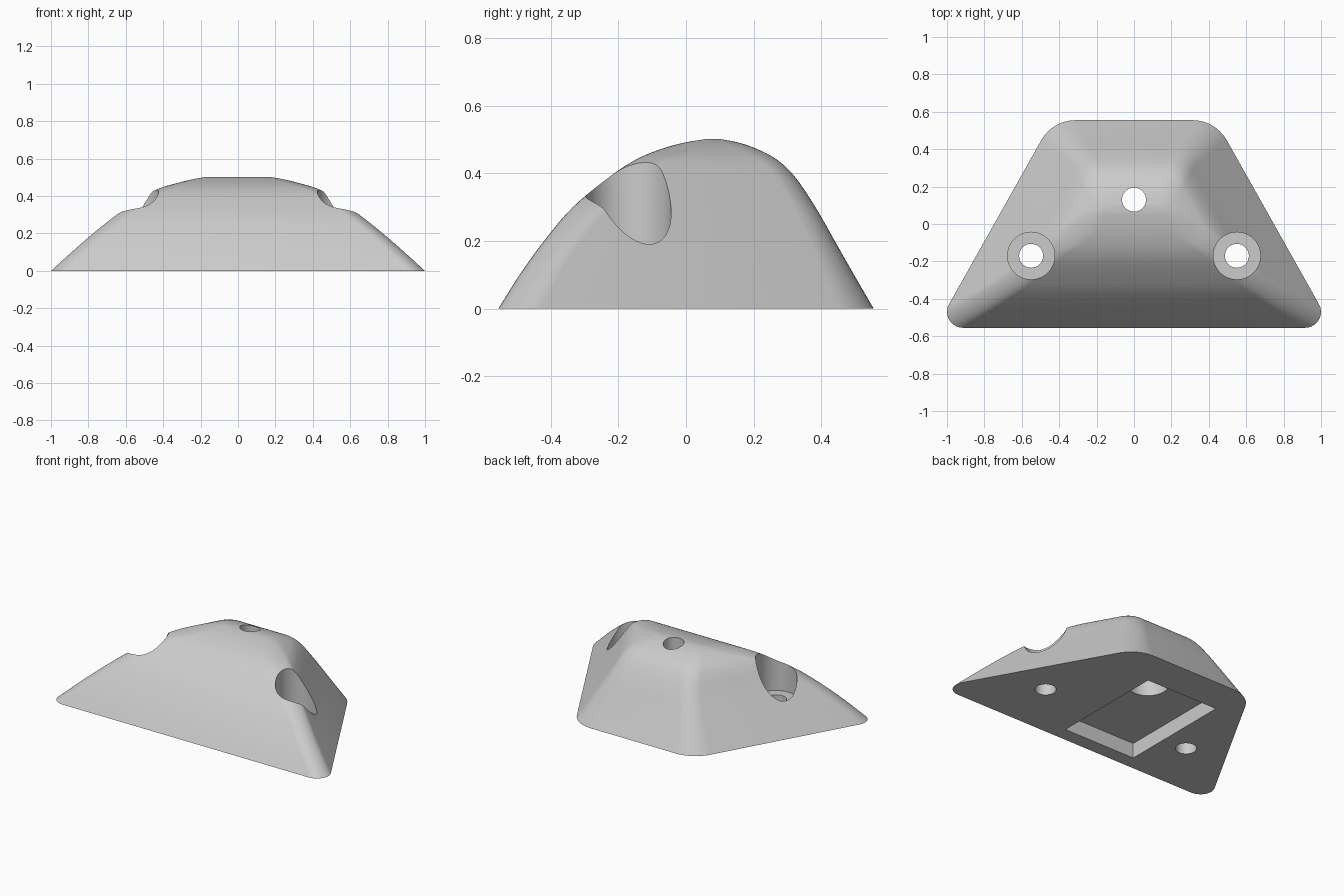
import bpy, bmesh, math
from mathutils import Vector

if "Cube" in bpy.data.objects:
    bpy.data.objects.remove(bpy.data.objects["Cube"])

SLOPE = 0.5625                        # sideways taper of the trapezoid per unit y
PHI = math.atan(SLOPE)                # direction of the side wall normal

grey = bpy.data.materials.new("light grey")
grey.diffuse_color = (0.6, 0.6, 0.6, 1)
grey.use_nodes = True
grey.node_tree.nodes["Principled BSDF"].inputs["Base Color"].default_value = grey.diffuse_color

# Levels: z, front y, back y, side inset, front corner radius, back corner radius
LEVELS = [
    (0.00, -0.555, 0.555, 0.000, 0.085, 0.21),
    (0.10, -0.492, 0.497, 0.068, 0.080, 0.18),
    (0.20, -0.420, 0.440, 0.136, 0.075, 0.15),
    (0.30, -0.335, 0.383, 0.204, 0.075, 0.13),
    (0.39, -0.226, 0.322, 0.264, 0.075, 0.12),
    (0.44, -0.150, 0.270, 0.310, 0.075, 0.11),
    (0.47, -0.080, 0.215, 0.360, 0.080, 0.11),
    (0.49, -0.010, 0.160, 0.410, 0.060, 0.09),
    (0.502, 0.060, 0.100, 0.465, 0.012, 0.015),
]


def smooth_levels(steps=5):
    """Catmull-Rom interpolation through the levels."""
    vs = [Vector(l) for l in LEVELS]
    vs = [2 * vs[0] - vs[1]] + vs + [2 * vs[-1] - vs[-2]]
    out = []
    for i in range(1, len(vs) - 2):
        a, b, c, d = vs[i - 1:i + 3]
        for k in range(steps):
            t = k / steps
            out.append(0.5 * (2 * b + (c - a) * t + (2 * a - 5 * b + 4 * c - d) * t * t
                              + (3 * b - a - 3 * c + d) * t ** 3))
    return out + [vs[-2]]


def ring(z, yf, yb, inset, rf, rb, n=10):
    """Rounded trapezoid at one height, running counter-clockwise."""
    xf = 1.06 - (yf + 0.555) * SLOPE - inset / math.cos(PHI)
    xb = xf - (yb - yf) * SLOPE
    half = (math.pi / 2 - PHI) / 2
    cf = (xf - rf / math.tan(half), yf + rf)
    cb = (xb - rb * math.tan(half), yb - rb)
    right = []
    for c, r, a0, a1 in ((cf, rf, -math.pi / 2, PHI), (cb, rb, PHI, math.pi / 2)):
        for k in range(n + 1):
            a = a0 + (a1 - a0) * k / n
            right.append((c[0] + r * math.cos(a), c[1] + r * math.sin(a), z))
    return right + [(-x, y, z) for x, y, z in reversed(right)]


# Domed wedge body, lofted through the levels
bm = bmesh.new()
rings = [[bm.verts.new(p) for p in ring(*l)] for l in smooth_levels()]
for lo, hi in zip(rings, rings[1:]):
    for i in range(len(lo)):
        j = (i + 1) % len(lo)
        bm.faces.new((lo[i], lo[j], hi[j], hi[i]))
bm.faces.new(list(reversed(rings[0])))
bm.faces.new(rings[-1])
mesh = bpy.data.meshes.new("wedge_body")
bm.to_mesh(mesh)
bm.free()
body = bpy.data.objects.new("wedge_body", mesh)
bpy.context.collection.objects.link(body)
mesh.materials.append(grey)


def cut(cutter):
    """Subtract a helper from the body, then discard it."""
    cutter.hide_render = True
    cutter.data.materials.append(grey)
    mod = body.modifiers.new("cut", 'BOOLEAN')
    mod.operation = 'DIFFERENCE'
    mod.solver = 'EXACT'
    mod.object = cutter
    bpy.context.view_layer.objects.active = body
    bpy.ops.object.modifier_apply(modifier=mod.name)
    bpy.data.objects.remove(cutter)


def bore(x, y, r, z0, z1):
    bpy.ops.mesh.primitive_cylinder_add(vertices=64, radius=r, depth=z1 - z0,
                                        location=(x, y, (z0 + z1) / 2))
    cut(bpy.context.object)


# Side screw holes with wide recesses for the heads
for s in (-1, 1):
    bore(s * 0.55, -0.17, 0.126, 0.15, 0.8)
    bore(s * 0.55, -0.17, 0.064, -0.1, 0.8)

# Rectangular pocket in the underside
bpy.ops.mesh.primitive_cube_add(size=1, location=(-0.115, -0.075, 0))
bpy.context.object.scale = (0.53, 0.77, 0.2)
bpy.context.view_layer.update()
cut(bpy.context.object)

# Top bolt hole, widened where it meets the pocket
bore(0, 0.13, 0.122, 0.05, 0.3)
bore(0, 0.13, 0.064, -0.1, 0.8)

# Smooth skin with crisp cut edges
bpy.ops.object.select_all(action='DESELECT')
body.select_set(True)
bpy.context.view_layer.objects.active = body
bpy.ops.object.shade_smooth_by_angle(angle=math.radians(30))
